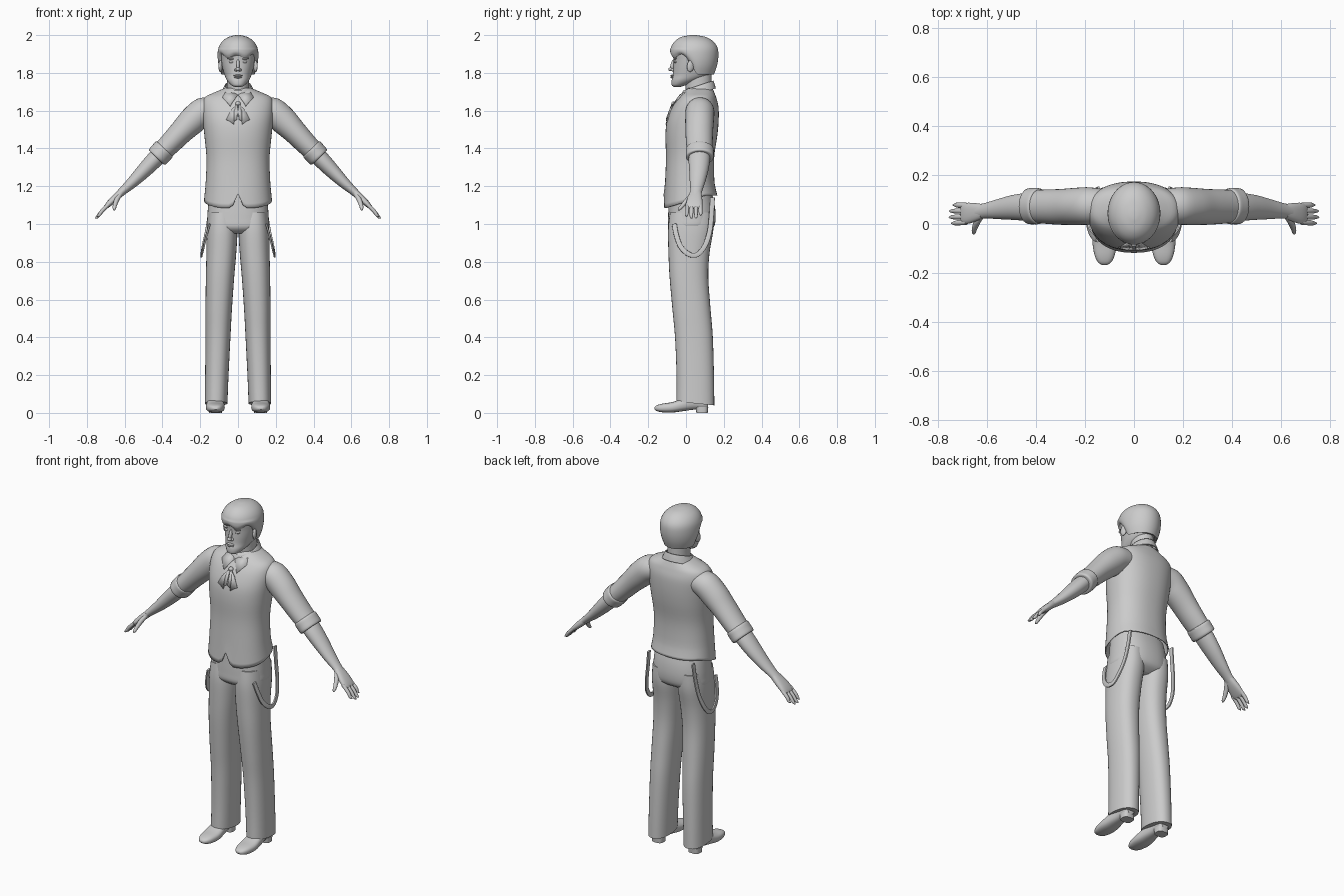
import bpy, bmesh, math
from mathutils import Vector, Euler

X, Y = Vector((1, 0, 0)), Vector((0, 1, 0))


def finish(name, bm, mirror=False, thick=0):
    bmesh.ops.recalc_face_normals(bm, faces=bm.faces)
    me = bpy.data.meshes.new(name)
    bm.to_mesh(me)
    bm.free()
    me.shade_smooth()
    me.set_sharp_from_angle(angle=math.radians(45))
    ob = bpy.data.objects.new(name, me)
    bpy.context.collection.objects.link(ob)
    if thick:
        m = ob.modifiers.new("thickness", 'SOLIDIFY')
        m.thickness = thick
    if mirror:
        m = ob.modifiers.new("mirror", 'MIRROR')
        m.use_mirror_merge = False
    return ob


def spline(a, b, c, d, t):
    return 0.5 * (2 * b + (c - a) * t + (2 * a - 5 * b + 4 * c - d) * t * t
                  + (3 * b - a - 3 * c + d) * t ** 3)


def loft(name, rings, n=32, steps=4, p=2.0, mirror=False, caps=True, warp=None, thick=0):
    """Skin smoothly interpolated (centre, u, v) superellipse rings."""
    full, last = [], len(rings) - 1
    for i in range(last):
        q = [rings[max(i - 1, 0)], rings[i], rings[i + 1], rings[min(i + 2, last)]]
        for s in range(steps):
            full.append([spline(*[r[k] for r in q], s / steps) for k in range(3)])
    full.append(rings[last])
    bm = bmesh.new()
    rows = []
    for c, u, v in full:
        row = []
        for j in range(n):
            a = 2 * math.pi * j / n
            ca, sa = math.cos(a), math.sin(a)
            co = c + u * math.copysign(abs(ca) ** (2 / p), ca) + v * math.copysign(abs(sa) ** (2 / p), sa)
            row.append(bm.verts.new(warp(co) if warp else co))
        rows.append(row)
    for r0, r1 in zip(rows, rows[1:]):
        for j in range(n):
            k = (j + 1) % n
            bm.faces.new((r0[j], r0[k], r1[k], r1[j]))
    if caps:
        bm.faces.new(rows[0])
        bm.faces.new(rows[-1])
    return finish(name, bm, mirror, thick)


def level(*rows):
    """Horizontal rings from (z, centre x, half width, front y, back y)."""
    return [(Vector((cx, (f + b) / 2, z)), X * rx, Y * ((b - f) / 2)) for z, cx, rx, f, b in rows]


def along(ref, *pts):
    """Rings across a path of (x, y, z, radius across ref, radius along ref)."""
    pos, out = [Vector(q[:3]) for q in pts], []
    for i, q in enumerate(pts):
        t = (pos[min(i + 1, len(pos) - 1)] - pos[max(i - 1, 0)]).normalized()
        v = t.cross(ref).normalized()
        out.append((pos[i], v.cross(t) * q[4], v * q[3]))
    return out


def ball(name, loc, size, rot=(0, 0, 0), mirror=False):
    bm = bmesh.new()
    bmesh.ops.create_uvsphere(bm, u_segments=20, v_segments=12, radius=1)
    m = Euler(rot).to_matrix()
    for w in bm.verts:
        w.co = m @ Vector((w.co.x * size[0], w.co.y * size[1], w.co.z * size[2])) + Vector(loc)
    return finish(name, bm, mirror)


def panel(name, pts, thick=0.008):
    bm = bmesh.new()
    bm.faces.new([bm.verts.new(q) for q in pts])
    return finish(name, bm, True, thick)


# waistcoat with a sloping hem and a notch at the front
def vest_hem(co):
    k = min(max((1.22 - co.z) / 0.12, 0), 1)
    hem = 1.085 + 0.065 * min(max((co.y + 0.1) / 0.2, 0), 1)
    if co.y < 0 and abs(co.x) < 0.032:
        hem += 0.075 * (1 - abs(co.x) / 0.032)
    return Vector((co.x, co.y, co.z + (hem - 1.1) * k))


loft("waistcoat", level(
    (1.10, 0, .174, -.112, .160), (1.22, 0, .165, -.105, .145), (1.35, 0, .161, -.100, .143),
    (1.47, 0, .172, -.103, .160), (1.55, 0, .180, -.094, .167), (1.62, 0, .184, -.066, .166),
    (1.665, 0, .172, -.035, .155), (1.69, 0, .125, -.012, .146), (1.715, 0, .065, .01, .135)),
    n=56, p=2.3, caps=False, warp=vest_hem, thick=-.006)

# trousers
loft("trouser_seat", level(
    (1.17, 0, .152, -.088, .135), (1.10, 0, .158, -.092, .152), (1.03, 0, .163, -.095, .157),
    (.98, 0, .160, -.093, .145), (.95, 0, .10, -.06, .10)), n=40, p=2.4)
loft("trouser_leg", level(
    (1.06, .085, .072, -.085, .145), (.97, .084, .081, -.095, .145), (.85, .088, .079, -.093, .125),
    (.72, .095, .075, -.087, .118), (.55, .102, .070, -.072, .130), (.40, .106, .066, -.058, .142),
    (.20, .112, .062, -.050, .148), (.05, .116, .060, -.050, .150)), p=2.3, mirror=True,
    warp=lambda c: c + Vector((0, 0, .1 * (.05 - c.y) if c.z < .1 else 0)))
loft("hanging_brace", along(
    X, (.15, -.062, 1.0, .013, .005), (.166, -.052, .945, .013, .005), (.182, -.028, .88, .013, .005),
    (.193, .015, .84, .013, .005), (.193, .06, .838, .013, .005), (.186, .1, .885, .013, .005),
    (.17, .125, .96, .013, .005), (.155, .135, 1.05, .013, .005), (.145, .14, 1.14, .013, .005)),
    n=12, p=5, mirror=True)

# shoes
def shoe_ring(y, hw, lo, hi):
    return Vector((.12, y, (lo + hi) / 2)), X * hw, Vector((0, 0, (hi - lo) / 2))


loft("shoe", [shoe_ring(*r) for r in (
    (-.167, .012, .018, .030), (-.155, .028, .010, .040), (-.125, .042, .003, .049), (-.07, .050, .002, .058),
    (-.01, .045, .010, .080), (.05, .037, .018, .11), (.10, .034, .018, .11), (.117, .022, .022, .09))],
    n=24, p=2.6, mirror=True)
loft("shoe_heel", level((0, .12, .034, .055, .115), (.032, .12, .035, .05, .118)), n=24, steps=1, p=3, mirror=True)

# arms
loft("sleeve", along(
    Y, (.11, .075, 1.61, .06, .065), (.18, .074, 1.597, .074, .076), (.235, .072, 1.553, .074, .076),
    (.30, .070, 1.488, .064, .073), (.36, .071, 1.425, .058, .070), (.415, .073, 1.37, .053, .066)), mirror=True)
loft("rolled_cuff", along(
    Y, (.388, .073, 1.398, .050, .062), (.390, .073, 1.396, .060, .073), (.408, .073, 1.376, .061, .074),
    (.428, .073, 1.354, .059, .073), (.431, .073, 1.351, .046, .060)), steps=3, mirror=True)
loft("forearm", along(
    Y, (.41, .072, 1.374, .044, .056), (.45, .070, 1.332, .044, .056), (.50, .067, 1.280, .039, .050),
    (.56, .060, 1.220, .030, .040), (.61, .054, 1.175, .022, .031), (.64, .050, 1.148, .019, .031)), mirror=True)
loft("palm", along(
    Y, (.62, .052, 1.166, .019, .030), (.65, .048, 1.138, .019, .038), (.68, .044, 1.110, .016, .043),
    (.70, .042, 1.090, .011, .041), (.707, .042, 1.083, .004, .034)), n=24, p=2.5, mirror=True)
for i, tip in enumerate((.742, .756, .757, .748)):
    y0, y1 = .076 - .023 * i, .078 - .025 * i
    loft(f"finger_{i + 1}", along(
        Y, (.685, y0, 1.104, .010, .011), (.72, (y0 + y1) / 2, 1.069, .010, .0105),
        (tip - .012, y1, 1.80 - tip - .006, .008, .008), (tip, y1, 1.787 - tip, .002, .002)),
        n=12, steps=3, mirror=True)
loft("thumb", along(
    Y, (.625, .035, 1.155, .012, .016), (.642, .008, 1.127, .013, .014), (.652, -.018, 1.098, .011, .011),
    (.655, -.035, 1.080, .008, .008), (.656, -.042, 1.073, .002, .002)), n=14, mirror=True)

# collar and neck ribbon
loft("neck", level((1.66, 0, .062, .0, .135), (1.72, 0, .058, -.002, .135), (1.80, 0, .058, -.01, .135)))
loft("collar", level((1.685, 0, .088, -.032, .152), (1.71, 0, .076, -.022, .146), (1.73, 0, .065, -.01, .140)),
     caps=False, thick=-.006, warp=lambda c: c + Vector((0, 0, .36 * (c.y - .065))))
panel("collar_flap", ((.003, -.034, 1.685), (.042, -.075, 1.628), (.082, -.035, 1.672), (.058, .018, 1.715)))
ball("ribbon_knot", (0, -.066, 1.636), (.014, .012, .013))
panel("ribbon_tail", ((.002, -.073, 1.638), (.034, -.087, 1.607), (.063, -.099, 1.553),
                      (.046, -.103, 1.546), (.022, -.108, 1.528)))
panel("ribbon_fold", ((.002, -.076, 1.638), (.020, -.09, 1.60), (.022, -.107, 1.545), (.005, -.107, 1.555)))

# head
loft("head", level(
    (1.726, 0, .018, -.064, -.03), (1.735, 0, .036, -.075, .0), (1.76, 0, .058, -.076, .07),
    (1.79, 0, .072, -.069, .13), (1.83, 0, .083, -.067, .145), (1.87, 0, .090, -.066, .15),
    (1.91, 0, .092, -.069, .15), (1.95, 0, .078, -.05, .135), (1.98, 0, .03, 0, .08)), n=40, p=2.15)
ball("nose_bridge", (0, -.070, 1.842), (.009, .012, .032), (-.28, 0, 0))
ball("nose_tip", (0, -.081, 1.819), (.012, .013, .010))
ball("nostril", (.010, -.071, 1.816), (.009, .010, .008), mirror=True)
ball("eye", (.034, -.054, 1.858), (.015, .010, .007), mirror=True)
ball("brow", (.036, -.057, 1.876), (.022, .010, .006), (0, -.1, -.15), mirror=True)
ball("upper_lip", (0, -.072, 1.786), (.024, .010, .005))
ball("lower_lip", (0, -.072, 1.777), (.020, .010, .006))
ball("ear", (.092, .025, 1.838), (.010, .020, .034), (-.2, 0, .35), mirror=True)


# hair, its lower edge rising from the nape to the brow
def hairline(co):
    if co.z > 1.93:
        return co
    a = math.atan2(co.y - .045, co.x)
    t = min(max((math.sin(a) + .5) / .7, 0), 1)
    t = t * t * (3 - 2 * t)
    hem = 1.888 + .010 * math.sin(7 * a + .6) * (1 - t) - .096 * t
    return Vector((co.x, co.y, 1.93 - (1.93 - co.z) * (1.93 - hem) / .145))


loft("hair", level(
    (1.785, 0, .090, -.075, .148), (1.83, 0, .103, -.082, .163), (1.88, 0, .108, -.084, .171),
    (1.93, 0, .104, -.081, .168), (1.965, 0, .085, -.062, .146), (1.988, 0, .054, -.03, .110),
    (1.998, 0, .022, .01, .065), (2.0, 0, .004, .03, .04)), n=56, warp=hairline)
